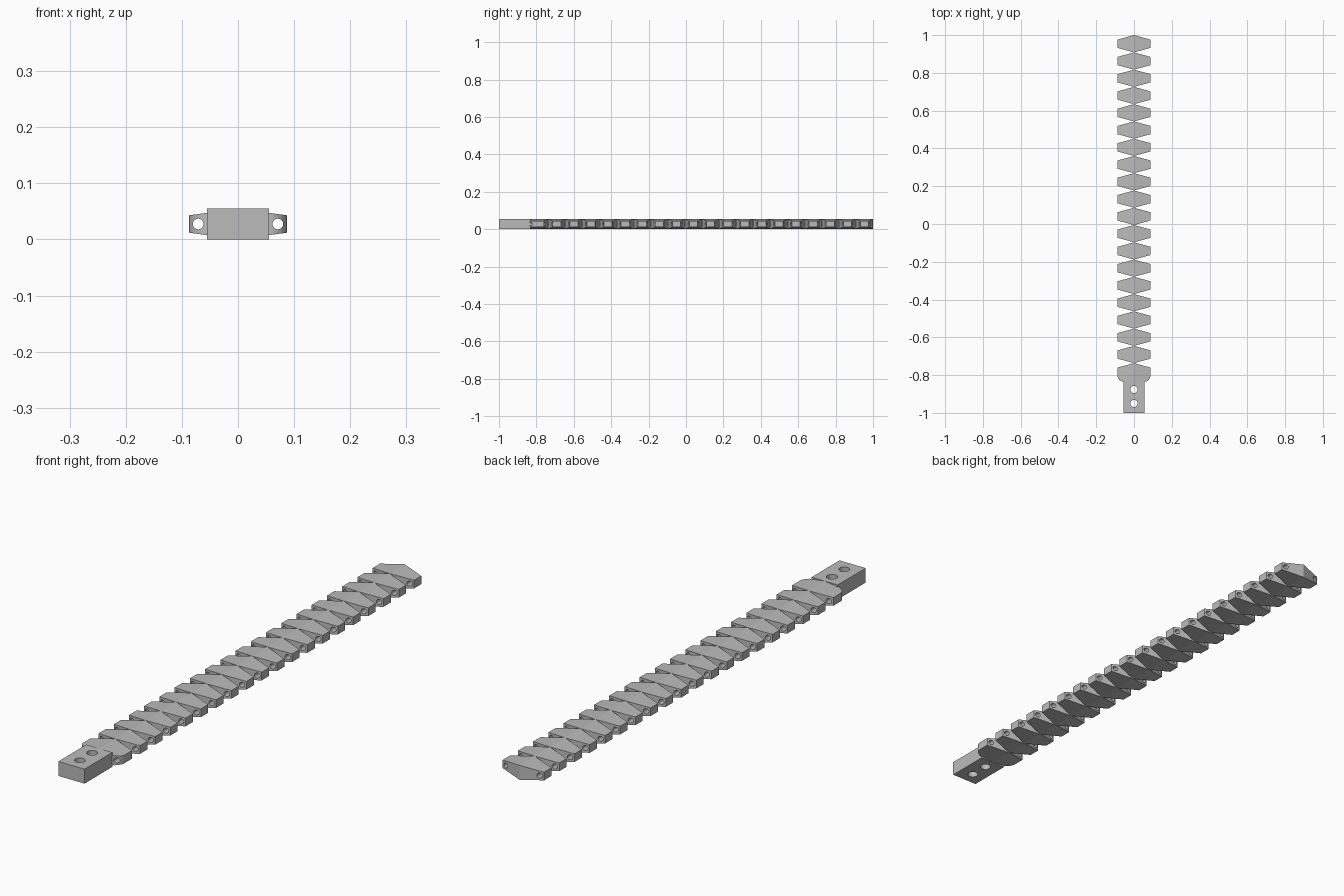
import bpy
import bmesh
from math import pi, sin, cos
from mathutils import Matrix

cube = bpy.data.objects.get("Cube")
if cube:
    bpy.data.objects.remove(cube)

HEIGHT = 0.055      # full thickness at the centre line
TIP_X = 0.087       # half width of a rib
TIP_HALF = 0.0155   # half thickness at the rib tips
PITCH = 0.0914      # spacing of the ribs
RIBS = 20
LAST_Y = 1 - PITCH / 2 - (RIBS - 1) * PITCH

grey = bpy.data.materials.new("plain grey")
grey.use_nodes = True
colour = (0.5, 0.5, 0.5, 1)
grey.diffuse_color = colour
grey.node_tree.nodes["Principled BSDF"].inputs["Base Color"].default_value = colour


def finish(name, bm):
    bmesh.ops.recalc_face_normals(bm, faces=bm.faces)
    mesh = bpy.data.meshes.new(name)
    bm.to_mesh(mesh)
    bm.free()
    mesh.materials.append(grey)
    obj = bpy.data.objects.new(name, mesh)
    bpy.context.collection.objects.link(obj)
    return obj


def box(name, x, y0, y1, z0, z1):
    bm = bmesh.new()
    place = Matrix.Translation((0, (y0 + y1) / 2, (z0 + z1) / 2))
    size = Matrix.Diagonal((2 * x, y1 - y0, z1 - z0, 1))
    bmesh.ops.create_cube(bm, size=1, matrix=place @ size)
    return finish(name, bm)


def rib(name, half, y):
    """Plate from a half outline (x >= 0), thinning evenly from a centre ridge to the tips."""
    bm = bmesh.new()
    outline = half + [(-px, py) for px, py in half[-2:0:-1]]
    rings = []
    for side in (-1, 1):
        ring = []
        for px, py in outline:
            thick = HEIGHT / 2 - (HEIGHT / 2 - TIP_HALF) * abs(px) / TIP_X
            ring.append(bm.verts.new((px, y + py, HEIGHT / 2 + side * thick)))
        rings.append(ring)
        middle = len(half)
        bm.faces.new(ring[:middle])
        bm.faces.new(ring[middle - 1:] + ring[:1])
    low, high = rings
    for i in range(len(outline)):
        j = (i + 1) % len(outline)
        bm.faces.new((low[i], low[j], high[j], high[i]))
    return finish(name, bm)


def cutter(name, centres, radius, depth, turn):
    bm = bmesh.new()
    for c in centres:
        bmesh.ops.create_cone(bm, cap_ends=True, segments=32, radius1=radius, radius2=radius,
                              depth=depth, matrix=Matrix.Translation(c) @ turn)
    obj = finish(name, bm)
    obj.hide_render = True
    obj.hide_viewport = True
    obj.display_type = 'WIRE'
    return obj


def cut(obj, tool):
    mod = obj.modifiers.new("holes", 'BOOLEAN')
    mod.operation = 'DIFFERENCE'
    mod.solver = 'EXACT'
    mod.object = tool


# Hole cutters: cord channels along the ribs, screw holes through the mount
cord_cutter = cutter("cord_channel_cutter", [(s * 0.071, 0, HEIGHT / 2) for s in (-1, 1)],
                     0.0095, 2.4, Matrix.Rotation(pi / 2, 4, 'X'))
screw_cutter = cutter("screw_hole_cutter", [(0, y, HEIGHT / 2) for y in (-0.876, -0.95)],
                      0.019, 0.2, Matrix.Identity(4))

# Repeating six-sided ribs
ribs = rib("ribs", [(0, PITCH / 2), (TIP_X, 0.022), (TIP_X, -0.022), (0, -PITCH / 2)],
           LAST_Y + PITCH)
cut(ribs, cord_cutter)
array = ribs.modifiers.new("row", 'ARRAY')
array.count = RIBS - 1
array.use_relative_offset = False
array.use_constant_offset = True
array.constant_offset_displace = (0, PITCH, 0)

# Base rib with rounded shoulders running into the mount
shoulder = [(0.055 + 0.032 * cos(a * pi / 12), -0.021 - 0.032 * sin(a * pi / 12))
            for a in range(7)]
base_rib = rib("base_rib", [(0, PITCH / 2), (TIP_X, 0.022)] + shoulder + [(0, -0.053)], LAST_Y)
cut(base_rib, cord_cutter)

# Thin flexible spine joining the ribs
box("spine", 0.005, LAST_Y, 1 - PITCH / 3, 0.001, HEIGHT - 0.001)

# Mounting block
mount = box("mounting_block", 0.055, -1, LAST_Y - 0.05, 0, HEIGHT)
cut(mount, screw_cutter)
